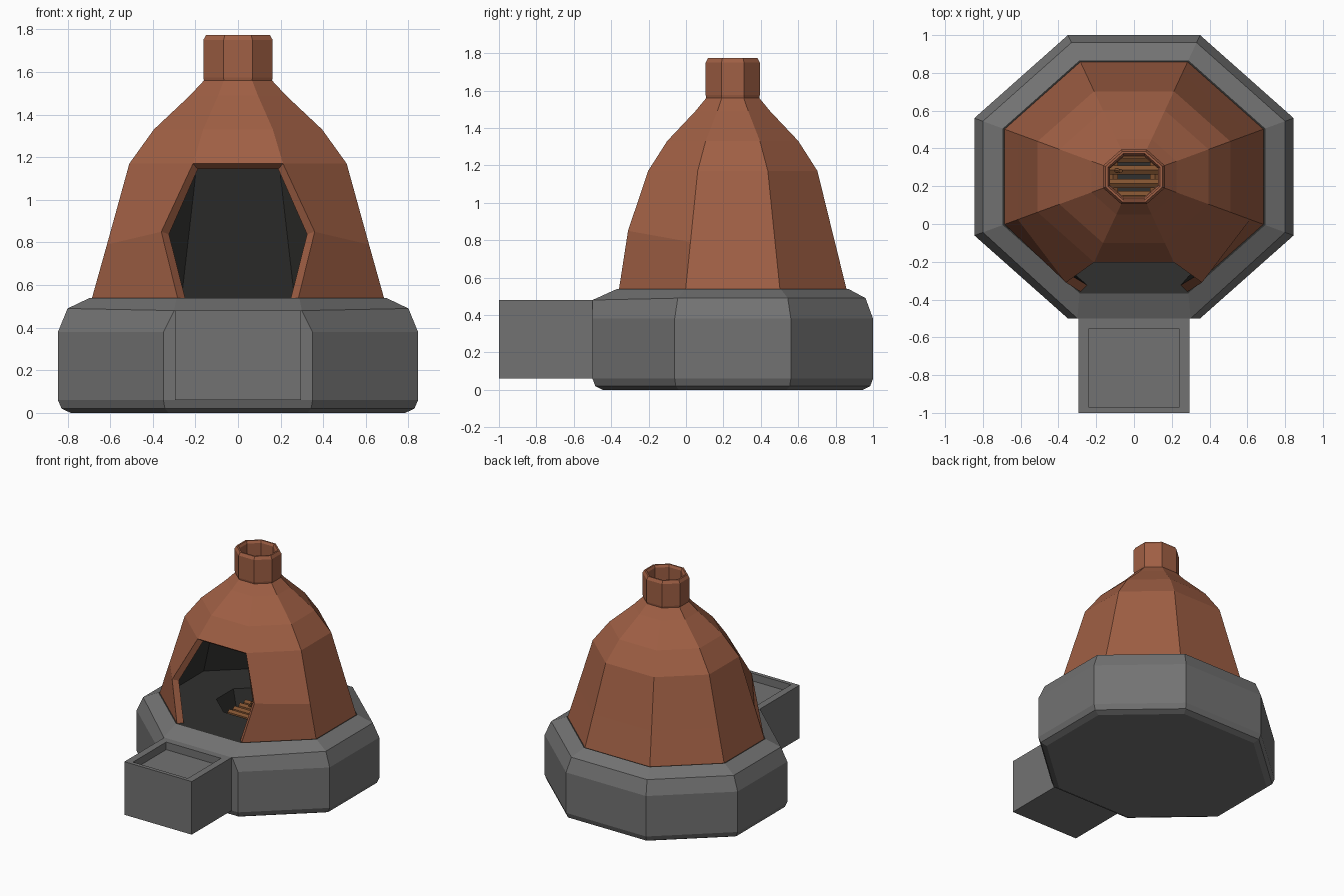
import bpy, math
from mathutils import Vector

if "Cube" in bpy.data.objects:
    bpy.data.objects.remove(bpy.data.objects["Cube"])

CY = 0.25          # y of the oven's vertical axis
RATIO = 0.75 / 0.845  # the octagon is slightly squashed in y


def material(name, rgb):
    m = bpy.data.materials.new(name)
    m.diffuse_color = (*rgb, 1)
    m.use_nodes = True
    m.node_tree.nodes["Principled BSDF"].inputs["Base Color"].default_value = m.diffuse_color
    return m


stone = material("stone", (0.17, 0.17, 0.17))
soot = material("soot", (0.03, 0.03, 0.028))
brick = material("brick", (0.35, 0.115, 0.058))
wood = material("wood", (0.22, 0.085, 0.03))


def make(name, verts, faces, mats):
    me = bpy.data.meshes.new(name)
    me.from_pydata(verts, [], faces)
    for m in mats:
        me.materials.append(m)
    me.update()
    ob = bpy.data.objects.new(name, me)
    bpy.context.collection.objects.link(ob)
    return ob


def loft(name, profile, mats, caps=False, skip=(), moved=None):
    """Octagonal rings from (half width, z); skip = (band, side) left open; moved = (ring, corner): point."""
    verts, faces = [], []
    for i, (r, z) in enumerate(profile):
        for k in range(8):
            a = math.radians(22.5 + 45 * k)
            c = r / math.cos(math.radians(22.5))
            p = (c * math.cos(a), CY + c * RATIO * math.sin(a), z)
            verts.append((moved or {}).get((i, k), p))
    for i in range(len(profile) - 1):
        for k in range(8):
            if (i, k) not in skip:
                n = (k + 1) % 8
                faces.append((i * 8 + k, i * 8 + n, i * 8 + 8 + n, i * 8 + 8 + k))
    if caps:
        faces.append(tuple(range(7, -1, -1)))
        faces.append(tuple(range(len(verts) - 8, len(verts))))
    return make(name, verts, faces, mats)


# Stone base with sooty floor and a sunken fire pit
base_profile = [(0.785, 0), (0.828, 0.02), (0.845, 0.06), (0.845, 0.38), (0.80, 0.49),
                (0.695, 0.54), (0.29, 0.54), (0.25, 0.38)]
base = loft("base", base_profile, [stone, soot], caps=True,
            moved={(4, 5): (-0.3, -0.5, 0.48), (4, 6): (0.3, -0.5, 0.48)})
for p in base.data.polygons:
    zs = [base.data.vertices[v].co.z for v in p.vertices]
    if p.index >= 40 and max(zs) > 0.1:
        p.material_index = 1

# Brick dome with a wide mouth at the front, sooty inside
dome_profile = [(0.685, 0.54), (0.615, 0.79), (0.51, 1.17), (0.395, 1.33), (0.225, 1.49), (0.16, 1.56)]
dome = loft("dome", dome_profile, [brick, soot], skip={(0, 5), (1, 5)},
            moved={(1, 5): (-0.36, -0.31, 0.85), (1, 6): (0.36, -0.31, 0.85)})
sol = dome.modifiers.new("wall", 'SOLIDIFY')
sol.thickness = 0.05
sol.offset = -1
sol.material_offset = 1
sol.material_offset_rim = 0

# Chimney tube
loft("chimney", [(0.128, 1.53), (0.16, 1.56), (0.163, 1.575), (0.163, 1.75), (0.15, 1.773),
                 (0.138, 1.773), (0.128, 1.755), (0.128, 1.53)], [brick])

# Ash box in front, with a shallow tray in its top
rings = [(0.295, -1.0, -0.5, 0.06), (0.295, -1.0, -0.5, 0.48),
         (0.24, -0.97, -0.555, 0.48), (0.24, -0.97, -0.555, 0.42)]
verts, faces = [], [(3, 2, 1, 0), (12, 13, 14, 15)]
for x, y0, y1, z in rings:
    verts += [(-x, y0, z), (x, y0, z), (x, y1, z), (-x, y1, z)]
for i in range(3):
    for k in range(4):
        n = (k + 1) % 4
        faces.append((i * 4 + k, i * 4 + n, i * 4 + 4 + n, i * 4 + 4 + k))
make("ash_box", verts, faces, [stone])


# Firewood lying in the pit
def log(name, start, end, r):
    a, b = Vector(start), Vector(end)
    bpy.ops.mesh.primitive_cylinder_add(vertices=6, radius=r, depth=(b - a).length, location=(a + b) / 2)
    ob = bpy.context.object
    ob.name = name
    ob.rotation_euler = (b - a).to_track_quat('Z', 'Y').to_euler()
    ob.data.materials.append(wood)


for i, x in enumerate((-0.11, 0.11)):
    log(f"lower_log_{i}", (x, CY - 0.16, 0.41), (x, CY + 0.16, 0.41), 0.03)
for i, y in enumerate((-0.1, -0.035, 0.035, 0.1)):
    log(f"upper_log_{i}", (-0.18, CY + y, 0.46), (0.18, CY + y, 0.46), 0.028)
log("twig", (-0.1, CY + 0.035, 0.47), (-0.07, CY + 0.03, 0.52), 0.012)
